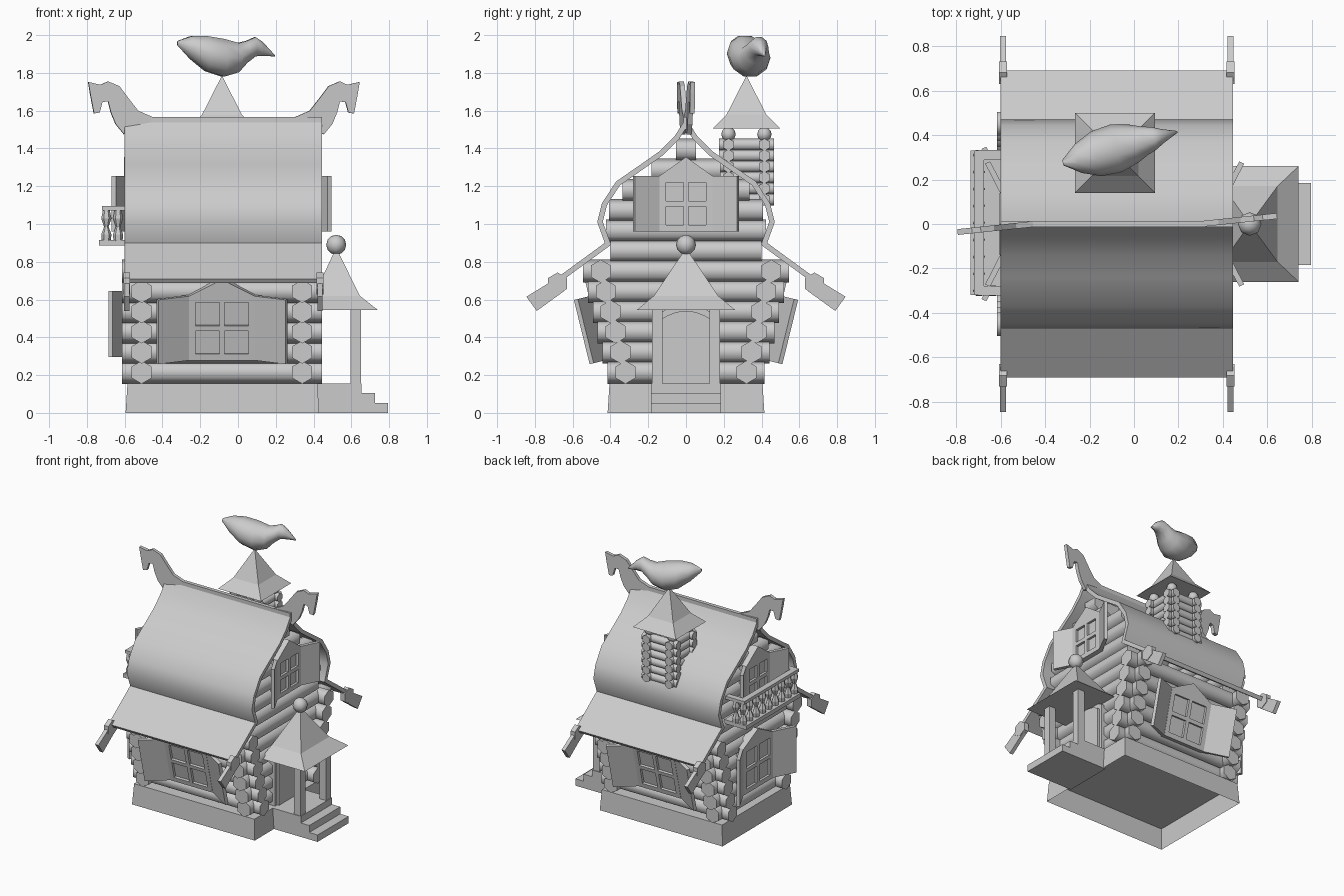
import bpy, bmesh
from math import radians, sin, cos, pi
from mathutils import Vector, Matrix

if "Cube" in bpy.data.objects:
    bpy.data.objects.remove(bpy.data.objects["Cube"])

CX = -0.085                      # centre of the log house in x
XL, XR = -0.51, 0.34             # centre lines of the end walls


def finish(name, bm, smooth=None):
    bmesh.ops.recalc_face_normals(bm, faces=bm.faces)
    me = bpy.data.meshes.new(name)
    bm.to_mesh(me)
    bm.free()
    if smooth:
        me.shade_smooth()
        me.set_sharp_from_angle(angle=radians(smooth))
    ob = bpy.data.objects.new(name, me)
    bpy.context.collection.objects.link(ob)
    return ob


def loft(bm, rings, caps=(True, True)):
    vs = [[bm.verts.new(p) for p in r] for r in rings]
    n = len(rings[0])
    for a, b in zip(vs, vs[1:]):
        for i in range(n):
            bm.faces.new((a[i], a[(i + 1) % n], b[(i + 1) % n], b[i]))
    if caps[0]:
        bm.faces.new(vs[0])
    if caps[1]:
        bm.faces.new(vs[-1])


def prism(bm, pts, axis, a, b):
    """Extrude a 2D outline along an axis from a to b."""
    def put(p, t):
        q = list(p)
        q.insert(axis, t)
        return q
    loft(bm, [[put(p, t) for p in pts] for t in (a, b)])


def box(bm, x0, x1, y0, y1, z0, z1):
    prism(bm, [(x0, y0), (x1, y0), (x1, y1), (x0, y1)], 2, z0, z1)


def rect(x0, x1, hy, z, cy=0):
    return [(x0, cy - hy, z), (x1, cy - hy, z), (x1, cy + hy, z), (x0, cy + hy, z)]


def log(bm, axis, c, z, a, b, r=0.061):
    prism(bm, [(c + r * sin(i * pi / 3), z + r * cos(i * pi / 3)) for i in range(6)], axis, a, b)


def ball(bm, p, r):
    bmesh.ops.create_uvsphere(bm, u_segments=8, v_segments=6, radius=r,
                              matrix=Matrix.Translation(p))


# Foundation, open underneath
bm = bmesh.new()
loft(bm, [rect(-0.595, 0.43, 0.415, 0), rect(-0.585, 0.42, 0.405, 0.155)], (False, True))
finish("foundation", bm)

# Roof outline (y, z), right half from eave to ridge
half = [(0.69, 0.71), (0.43, 0.90), (0.47, 1.01), (0.445, 1.11), (0.37, 1.225),
        (0.24, 1.315), (0.14, 1.385), (0.06, 1.465), (0, 1.56)]


def roof_y(z):
    for (y0, z0), (y1, z1) in zip(half[1:], half[2:]):
        if z0 <= z <= z1:
            return y0 + (y1 - y0) * (z - z0) / (z1 - z0)
    return 0.43


# Log walls: side walls lean outwards, gables follow the roof
bm = bmesh.new()
for i in range(12):
    z = 0.215 + 0.107 * i
    wy = 0.32 + 0.245 * (z - 0.215)
    if i < 6:
        for s in (-1, 1):
            log(bm, 0, s * wy, z, -0.615, 0.445)
        hy = wy + 0.095
    else:
        hy = max(0.05, min(roof_y(z), roof_y(z + 0.05)) - 0.03)
    for x in (XL, XR):
        log(bm, 1, x, z, -hy, hy)
finish("log_walls", bm, 65)

# Roof shell with mitred thickness
outer = half + [(-y, z) for y, z in half[-2::-1]]
inner = []
for i, p in enumerate(outer):
    p = Vector(p)
    prev, nxt = Vector(outer[max(i - 1, 0)]), Vector(outer[min(i + 1, len(outer) - 1)])
    ns = [Vector((d.y, -d.x)).normalized() for d in (p - prev, nxt - p) if d.length > 0]
    n = sum(ns, Vector((0, 0))).normalized()
    inner.append(tuple(p - n * 0.028 / max(n.dot(ns[0]), 0.5)))
bm = bmesh.new()
prism(bm, outer + inner[::-1], 0, -0.60, 0.445)
finish("roof", bm, 40)

# Barge board ends below the eaves
bm = bmesh.new()
for x in (-0.603, 0.42):
    for s in (-1, 1):
        prism(bm, [(s * y, z) for y, z in [(0.69, 0.71), (0.845, 0.615), (0.79, 0.54), (0.645, 0.645)]],
              0, x, x + 0.028)
        log(bm, 0, s * 0.68, 0.685, x - 0.004, x + 0.032, 0.058)
finish("barge_board_ends", bm)

# Ridge beam and carved horse heads
bm = bmesh.new()
box(bm, -0.60, 0.445, -0.014, 0.014, 1.50, 1.567)
finish("ridge_beam", bm)
horse = [(-0.45, 1.565), (-0.53, 1.60), (-0.585, 1.67), (-0.63, 1.73), (-0.69, 1.755),
         (-0.73, 1.737), (-0.795, 1.752), (-0.785, 1.69), (-0.765, 1.585), (-0.735, 1.59),
         (-0.72, 1.645), (-0.69, 1.65), (-0.675, 1.59), (-0.65, 1.53), (-0.605, 1.475), (-0.45, 1.53)]
for k, name in enumerate(("ridge_horse_left", "ridge_horse_right")):
    bm = bmesh.new()
    prism(bm, horse, 1, -0.013, 0.013)
    bm.transform(Matrix.Translation((-0.45, 0, 0)) @ Matrix.Rotation(radians(6), 4, 'Z')
                 @ Matrix.Translation((0.45, 0, 0)))
    if k:
        bm.transform(Matrix.Translation((2 * CX + 0.02, 0, 0)) @ Matrix.Rotation(pi, 4, 'Z'))
    finish(name, bm)


# Windows: local x across, y up, z outwards
def window(name, origin, u, v, w, h, peak, sw):
    bm = bmesh.new()
    m, c, a, t = 0.035, 0.014, w - 0.035, 0.032
    box(bm, -w, w, 0, h, -0.03, 0.014)
    for x0, x1, y0, y1 in ((-w, -a, 0, h), (a, w, 0, h), (-a, a, 0, m), (-a, a, h - m, h),
                           (-c, c, m, h - m), (-a, -c, h / 2 - c, h / 2 + c), (c, a, h / 2 - c, h / 2 + c)):
        box(bm, x0, x1, y0, y1, 0.01, t)
    prism(bm, [(-w, h), (w, h), (0, h + peak)], 2, -0.03, t)
    for s in (-1, 1):           # half open shutters
        d = Vector((cos(radians(28)), sin(radians(28)))) * sw
        pts = [(s * w, 0), (s * (w + d.x), d.y), (s * (w + d.x - 0.01), d.y + 0.022), (s * w, 0.03)]
        loft(bm, [[(p[0], y, p[1]) for p in pts] for y in (0.0, h)])
    u, v = Vector(u), Vector(v).normalized()
    M = Matrix((u, v, u.cross(v))).transposed().to_4x4()
    M.translation = origin
    bm.transform(M)
    finish(name, bm)


big, small = (0.175, 0.35, 0.09, 0.195), (0.14, 0.295, 0.10, 0.16)
window("front_window", (CX, -0.40, 0.285), (1, 0, 0), (0, -0.245, 1), *big)
window("back_window", (CX, 0.40, 0.285), (-1, 0, 0), (0, 0.245, 1), *big)
window("left_window", (-0.572, 0, 0.295), (0, -1, 0), (0, 0, 1), *big)
window("left_gable_window", (-0.572, 0, 0.96), (0, -1, 0), (0, 0, 1), *small)
window("right_gable_window", (0.398, 0, 0.96), (0, 1, 0), (0, 0, 1), *small)

# Arched door with frame
bm = bmesh.new()
for w, top, x in ((0.15, 0.565, 0.415), (0.125, 0.54, 0.43)):
    arch = [(w * k / 4, top - 0.04 * (k / 4) ** 2) for k in range(4, -5, -1)]
    prism(bm, [(-w, 0.15), (w, 0.15)] + arch, 0, 0.36, x)
finish("door", bm)

# Porch floor, steps and posts
bm = bmesh.new()
for x1, z1 in ((0.655, 0.155), (0.725, 0.105), (0.795, 0.052)):
    box(bm, 0.41, x1, -0.185, 0.185, 0, z1)
finish("porch_steps", bm)
bm = bmesh.new()
for s in (-1, 1):
    box(bm, 0.595, 0.65, s * 0.1525 - 0.028, s * 0.1525 + 0.028, 0.15, 0.56)
finish("porch_posts", bm)

# Porch roof with ball
bm = bmesh.new()
loft(bm, [rect(0.37, 0.74, 0.26, 0.545), rect(0.40, 0.645, 0.17, 0.62), rect(0.518, 0.522, 0.002, 0.87)])
finish("porch_roof", bm)
bm = bmesh.new()
ball(bm, (0.52, 0, 0.89), 0.053)
finish("porch_ball", bm, 50)

# Balcony floor, rails and turned balusters
bm = bmesh.new()
box(bm, -0.735, -0.55, -0.32, 0.33, 0.885, 0.915)
box(bm, -0.72, -0.675, -0.32, 0.33, 1.072, 1.095)
for y in (-0.30, 0.31):
    box(bm, -0.70, -0.55, y - 0.022, y + 0.022, 1.072, 1.095)
finish("balcony", bm)
bm = bmesh.new()
spots = [(-0.697, -0.30 + 0.61 * i / 8) for i in range(9)] + [(-0.635, -0.30), (-0.635, 0.31)]
for x, y in spots:
    loft(bm, [[(x + r * cos(i * pi / 3), y + r * sin(i * pi / 3), z) for i in range(6)]
              for z, r in ((0.91, 0.024), (0.945, 0.027), (0.985, 0.012), (1.03, 0.027), (1.075, 0.018))])
finish("balusters", bm)

# Small log tower behind the ridge
TY = 0.32
bm = bmesh.new()
for i in range(6):
    z = 1.13 + 0.058 * i
    for s in (-1, 1):
        log(bm, 0, TY + s * 0.095, z, CX - 0.145, CX + 0.145, 0.033)
        log(bm, 1, CX + s * 0.095, z, TY - 0.145, TY + 0.145, 0.033)
finish("tower_logs", bm, 65)
bm = bmesh.new()
for sx in (-1, 1):
    for sy in (-1, 1):
        ball(bm, (CX + sx * 0.095, TY + sy * 0.095, 1.475), 0.038)
finish("tower_balls", bm, 50)
bm = bmesh.new()
loft(bm, [rect(CX - r, CX + r, r, z, TY) for r, z in ((0.18, 1.505), (0.105, 1.58), (0.003, 1.78))])
finish("tower_roof", bm)

# Bird on top: stations of x, top, bottom, half width
bird = [(-0.32, 1.97, 1.945, 0.012), (-0.25, 1.997, 1.87, 0.065), (-0.17, 2.0, 1.805, 0.10),
        (-0.08, 1.985, 1.775, 0.107), (0.0, 1.962, 1.80, 0.085), (0.045, 1.972, 1.85, 0.065),
        (0.09, 1.992, 1.885, 0.05), (0.13, 1.965, 1.888, 0.03), (0.195, 1.894, 1.887, 0.004)]
bm = bmesh.new()
loft(bm, [[(x - 0.25 * w * cos(k * pi / 5), 0.34 + 0.27 * (x + 0.08) + w * cos(k * pi / 5),
            (t + b) / 2 + (t - b) / 2 * sin(k * pi / 5)) for k in range(10)] for x, t, b, w in bird])
finish("bird", bm, 60)
